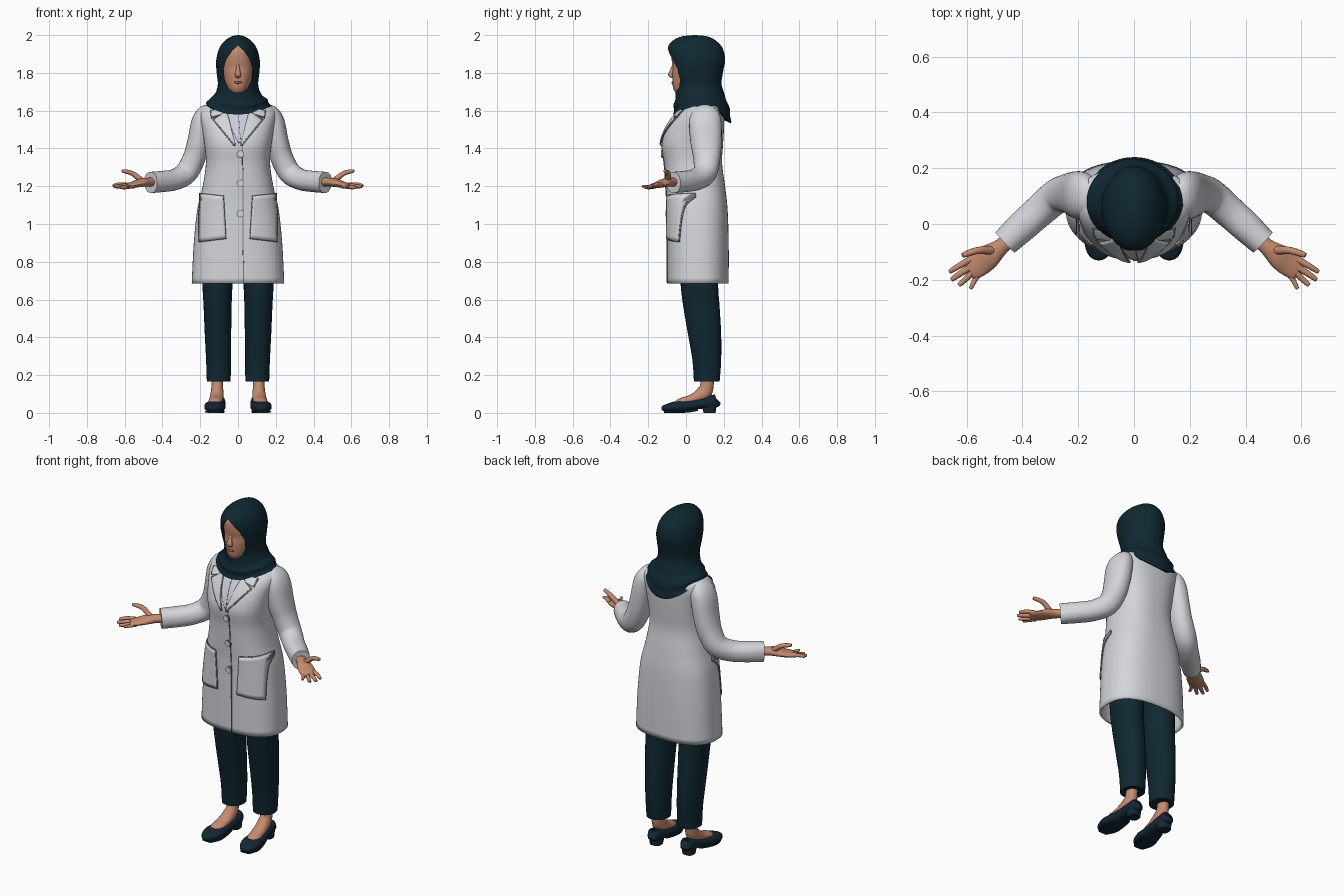
import bpy, bmesh, math
from mathutils import Vector


def material(name, rgb):
    m = bpy.data.materials.new(name)
    m.diffuse_color = (*rgb, 1)
    return m


WHITE = material("coat white", (0.66, 0.67, 0.71))
BLOUSE = material("blouse grey", (0.58, 0.61, 0.69))
SEAM = material("seam grey", (0.2, 0.2, 0.22))
NAVY = material("dark teal", (0.005, 0.021, 0.031))
SHOE = material("shoe navy", (0.007, 0.02, 0.034))
SKIN = material("skin", (0.56, 0.26, 0.16))
LIP = material("lip brown", (0.32, 0.11, 0.08))


def make(name, verts, faces, mat):
    me = bpy.data.meshes.new(name)
    me.from_pydata(verts, [], faces)
    bm = bmesh.new()
    bm.from_mesh(me)
    bmesh.ops.recalc_face_normals(bm, faces=bm.faces)
    bm.to_mesh(me)
    bm.free()
    me.materials.append(mat)
    ob = bpy.data.objects.new(name, me)
    bpy.context.collection.objects.link(ob)
    return ob


def dense(rows, n):
    """Catmull-Rom interpolation of rows of numbers."""
    out = []
    for i in range(len(rows) - 1):
        a, b, c, d = rows[max(i - 1, 0)], rows[i], rows[i + 1], rows[min(i + 2, len(rows) - 1)]
        for k in range(n):
            t = k / n
            out.append([0.5 * (2 * q + (r - p) * t + (2 * p - 5 * q + 4 * r - s) * t * t
                               + (3 * q - p - 3 * r + s) * t ** 3) for p, q, r, s in zip(a, b, c, d)])
    return out + [list(rows[-1])]


def power(c, p):
    return math.copysign(abs(c) ** (2 / p), c)


def loft(name, rows, mat, ref=None, p=2.0, sides=32, n=4, caps=(True, True)):
    """Rows are x, y, z, radius a, radius b. Rings stay level unless ref sets a path frame."""
    rows = dense(rows, n)
    verts = []
    for i, (x, y, z, ra, rb) in enumerate(rows):
        u, v = Vector((1, 0, 0)), Vector((0, 1, 0))
        if ref:
            t = Vector(rows[min(i + 1, len(rows) - 1)][:3]) - Vector(rows[max(i - 1, 0)][:3])
            t.normalize()
            u = Vector(ref) - t * t.dot(Vector(ref))
            u.normalize()
            v = t.cross(u)
        for k in range(sides):
            a = 2 * math.pi * k / sides
            verts.append(Vector((x, y, z)) + u * max(ra, .001) * power(math.cos(a), p)
                         + v * max(rb, .001) * power(math.sin(a), p))
    faces = [(i * sides + k, i * sides + (k + 1) % sides,
              (i + 1) * sides + (k + 1) % sides, (i + 1) * sides + k)
             for i in range(len(rows) - 1) for k in range(sides)]
    if caps[0]:
        faces.append(tuple(range(sides)))
    if caps[1]:
        faces.append(tuple(range(len(verts) - sides, len(verts))))
    return make(name, verts, faces, mat)


# Coat body
COAT_P = 2.5
coat_rows = [(0, .063, .685, .245, .163), (0, .063, .9, .234, .163), (0, .06, 1.08, .215, .16),
             (0, .05, 1.2, .187, .157), (0, .038, 1.32, .17, .153), (0, .034, 1.42, .178, .162),
             (0, .048, 1.5, .19, .153), (0, .07, 1.57, .203, .132), (0, .085, 1.61, .195, .108),
             (0, .09, 1.635, .15, .085), (0, .09, 1.66, .06, .05)]
coat = loft("coat_body", coat_rows, WHITE, p=COAT_P, sides=64, n=5, caps=(False, True))
shell = coat.modifiers.new("thickness", 'SOLIDIFY')
shell.thickness, shell.offset = .01, -1
coat_dense = dense(coat_rows, 5)


def front(x, z):
    """Front surface of the coat at x and z."""
    for a, b in zip(coat_dense, coat_dense[1:]):
        if a[2] <= z <= b[2]:
            t = (z - a[2]) / (b[2] - a[2])
            _, cy, _, rx, ry = [p + (q - p) * t for p, q in zip(a, b)]
            return cy - ry * max(0, 1 - min(1, abs(x) / rx) ** COAT_P) ** (1 / COAT_P)
    return coat_dense[0][1] - coat_dense[0][4]


def patch(name, c, mat, off, n=12):
    """Thin plate laid on the coat front between four x,z corners."""
    verts = []
    for j in range(n + 1):
        for i in range(n + 1):
            s, t = i / n, j / n
            x, z = [(c[0][k] * (1 - s) + c[1][k] * s) * (1 - t) + (c[3][k] * (1 - s) + c[2][k] * s) * t
                    for k in (0, 1)]
            verts.append((x, front(x, z) - off, z))
    w = n + 1
    ob = make(name, verts, [(j * w + i, j * w + i + 1, (j + 1) * w + i + 1, (j + 1) * w + i)
                            for j in range(n) for i in range(n)], mat)
    m = ob.modifiers.new("thickness", 'SOLIDIFY')
    m.thickness, m.offset = .004, 0
    return ob


# Coat front: opening edge, blouse, lapels, collar, pockets, buttons
patch("front_opening_seam", [(.026, .69), (.031, .69), (.027, 1.42), (.022, 1.42)], SEAM, .002, 24)
patch("blouse", [(.0, 1.43), (.03, 1.43), (.075, 1.6), (-.075, 1.6)], BLOUSE, .002)
patch("blouse_seam", [(.012, 1.45), (.015, 1.45), (.002, 1.59), (-.001, 1.59)], SEAM, .004)
for s in (-1, 1):
    def m(pts):
        return [(s * x, z) for x, z in pts]
    patch("lapel_edge", m([(.012, 1.412), (.022, 1.412), (.134, 1.552), (.058, 1.6)]), SEAM, .006)
    patch("lapel", m([(.013, 1.422), (.018, 1.42), (.126, 1.551), (.063, 1.6)]), WHITE, .010)
    patch("collar_edge", m([(.085, 1.575), (.142, 1.56), (.148, 1.6), (.07, 1.615)]), SEAM, .006)
    patch("collar", m([(.085, 1.581), (.138, 1.566), (.142, 1.6), (.07, 1.615)]), WHITE, .010)
    patch("pocket_edge", m([(.062, .921), (.208, .904), (.205, 1.164), (.075, 1.15)]), SEAM, .003)
    patch("pocket", m([(.066, .926), (.206, .909), (.203, 1.159), (.079, 1.145)]), WHITE, .008)
for z in (1.055, 1.215, 1.37):
    y = front(.012, z)
    for part, r, d, mat in (("button_rim", .02, .006, SEAM), ("button", .016, .010, WHITE)):
        loft(part, [(.012, y + .01, z, r, r), (.012, y - d, z, r, r)], mat, ref=(1, 0, 0), sides=20, n=1)

for s in (-1, 1):
    # Sleeves
    loft("sleeve", [(s * x, y, z, a, b) for x, y, z, a, b in (
        (.13, .1, 1.605, .03, .02), (.165, .1, 1.59, .07, .045), (.188, .102, 1.54, .085, .058),
        (.207, .106, 1.44, .083, .06), (.232, .11, 1.35, .072, .06), (.275, .1, 1.27, .062, .06),
        (.335, .05, 1.235, .058, .056), (.4, -.008, 1.225, .056, .056), (.462, -.066, 1.22, .05, .056))],
        WHITE, ref=(0, 1, 0), p=2.2)
    # Hands with the palm up
    lat = (s * .6, .8, 0)
    loft("palm", [(s * x, y, z, a, b) for x, y, z, a, b in (
        (.42, -.03, 1.222, .028, .024), (.475, -.08, 1.222, .029, .023), (.515, -.112, 1.218, .042, .022),
        (.55, -.138, 1.209, .046, .017), (.587, -.164, 1.202, .04, .012), (.593, -.168, 1.202, .03, .006))],
        SKIN, ref=lat, sides=20)
    for part, a, mid, b, r in (
            ("index_finger", (.588, -.128, 1.207), (.63, -.152, 1.21), (.662, -.172, 1.203), .0105),
            ("middle_finger", (.58, -.15, 1.203), (.623, -.178, 1.2), (.655, -.2, 1.197), .011),
            ("ring_finger", (.57, -.165, 1.2), (.602, -.196, 1.194), (.628, -.22, 1.194), .0105),
            ("little_finger", (.548, -.17, 1.2), (.57, -.2, 1.198), (.586, -.232, 1.2), .009),
            ("thumb", (.51, -.095, 1.23), (.56, -.095, 1.268), (.615, -.112, 1.282), .013)):
        tip = [p + (q - p) * .08 for p, q in zip(b, mid)]
        loft(part, [(s * a[0], *a[1:], r * 1.2, r * 1.2), (s * mid[0], *mid[1:], r, r),
                    (s * tip[0], *tip[1:], r * .75, r * .7), (s * b[0], *b[1:], .001, .001)],
             SKIN, ref=lat, sides=12)
    # Trousers
    loft("trouser_leg", [(s * x, y, z, a, b) for x, y, z, a, b in (
        (.102, .11, .165, .063, .068), (.103, .11, .28, .066, .076), (.106, .098, .42, .07, .088),
        (.108, .082, .56, .074, .096), (.109, .07, .7, .08, .1), (.109, .07, .95, .085, .11))],
        NAVY, p=2.2, caps=(True, True))
    # Feet and flat shoes
    loft("foot", [(s * x, y, z, a, b) for x, y, z, a, b in (
        (.11, .115, .24, .03, .034), (.11, .11, .14, .031, .036), (.111, .088, .1, .035, .04),
        (.115, .035, .074, .037, .026), (.121, -.03, .055, .036, .022), (.124, -.06, .045, .025, .01))],
        SKIN, ref=(1, 0, 0), sides=20)
    loft("shoe", [(s * x, y, z, a, b) for x, y, z, a, b in (
        (.107, .168, .068, .012, .02), (.107, .16, .064, .032, .034), (.108, .12, .057, .041, .031),
        (.112, .06, .046, .046, .027), (.118, 0, .037, .052, .028), (.123, -.05, .033, .056, .029),
        (.126, -.095, .027, .046, .022), (.126, -.122, .024, .026, .014), (.126, -.13, .023, .006, .004))],
        SHOE, ref=(1, 0, 0), p=2.5, sides=24)
    loft("shoe_sole", [(s * .126, -.115, .006, .03, .006), (s * .123, -.06, .006, .052, .006),
                       (s * .118, 0, .008, .046, .007), (s * .112, .06, .018, .036, .008)],
         SHOE, ref=(1, 0, 0), p=4, sides=16)
    loft("shoe_heel", [(s * .107, .125, 0, .032, .032), (s * .107, .122, .04, .037, .038)], SHOE, p=3, n=1)

# Headscarf: hood and neck wrap with soft folds, dipping at chest and back
scarf = loft("headscarf", [
    (0, .085, 1.625, .172, .15), (0, .085, 1.655, .158, .15), (0, .077, 1.69, .122, .132),
    (0, .066, 1.74, .107, .122), (0, .06, 1.81, .114, .137), (0, .057, 1.87, .115, .15),
    (0, .048, 1.93, .099, .146), (0, .044, 1.97, .07, .115), (0, .046, 1.993, .034, .068),
    (0, .046, 2.0, .003, .005)], NAVY, sides=64, n=6)
for v in scarf.data.vertices:
    t = min(1, max(0, (1.72 - v.co.z) / .095))
    d = (v.co.y - .085) / .15
    ang = math.atan2(v.co.x, -(v.co.y - .085))
    grow = 1 + .03 * t * math.sin(v.co.z * 170 + 2.2 * math.cos(ang) + ang)
    v.co.x *= grow
    v.co.y = .085 + (v.co.y - .085) * grow
    v.co.z -= t * d * d * (.045 if d < 0 else .095)

# Opening for the face
half = [(.03, 1.918), (.06, 1.875), (.076, 1.825), (.071, 1.765), (.052, 1.718), (.022, 1.696)]
outline = [(0, 1.945)] + half + [(-x, z) for x, z in reversed(half)]
k = len(outline)
cutter = make("face_cutter", [(x, y, z) for y in (-.3, .03) for x, z in outline],
              [tuple(range(k)), tuple(range(k, 2 * k))]
              + [(i, (i + 1) % k, k + (i + 1) % k, k + i) for i in range(k)], NAVY)
cutter.hide_render = True
cut = scarf.modifiers.new("opening", 'BOOLEAN')
cut.operation, cut.solver, cut.object = 'DIFFERENCE', 'EXACT', cutter
bpy.context.view_layer.objects.active = scarf
bpy.ops.object.modifier_apply(modifier="opening")
bpy.data.objects.remove(cutter)

# Face, nose and mouth
loft("face", [(0, .03, 1.675, .03, .05), (0, .03, 1.69, .045, .08), (0, .03, 1.715, .058, .097),
              (0, .03, 1.745, .07, .101), (0, .03, 1.79, .08, .103), (0, .03, 1.83, .084, .1),
              (0, .03, 1.87, .084, .106), (0, .03, 1.92, .07, .105), (0, .03, 1.955, .04, .07)], SKIN, p=2.1)
loft("nose", [(0, -.064, 1.85, .008, .006), (0, -.073, 1.82, .010, .010), (0, -.080, 1.793, .016, .015),
              (0, -.076, 1.779, .014, .012), (0, -.07, 1.773, .004, .004)], SKIN, sides=16)
loft("mouth", [(-.026, -.061, 1.757, .001, .001), (-.013, -.069, 1.75, .005, .005),
               (0, -.0715, 1.748, .006, .006), (.013, -.069, 1.75, .005, .005),
               (.026, -.061, 1.757, .001, .001)], LIP, ref=(0, 0, 1), sides=12)

# Smooth shading with sharp edges kept
for ob in bpy.data.objects:
    ob.select_set(True)
bpy.context.view_layer.objects.active = scarf
bpy.ops.object.shade_smooth_by_angle(angle=math.radians(40))
